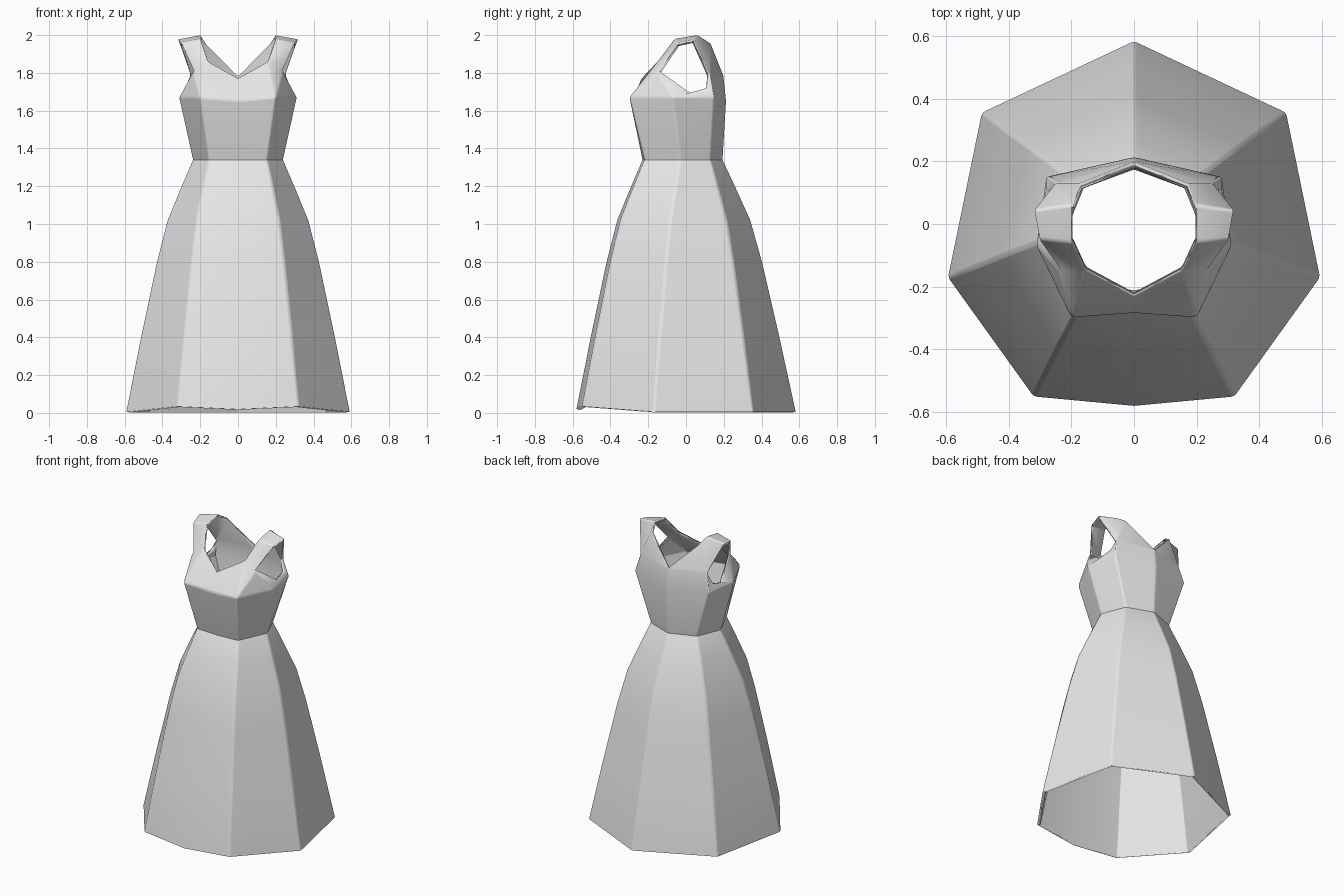
import bpy
import math

cube = bpy.data.objects.get("Cube")
if cube:
    bpy.data.objects.remove(cube, do_unlink=True)

GREY = (0.8, 0.8, 0.8, 1.0)
cloth = bpy.data.materials.new("light_grey_cloth")
cloth.use_nodes = True
cloth.diffuse_color = GREY
cloth.node_tree.nodes["Principled BSDF"].inputs["Base Color"].default_value = GREY


def garment(name, verts, faces):
    """Mirror a half shell, soften its folds and give the cloth thickness."""
    mesh = bpy.data.meshes.new(name)
    mesh.from_pydata(verts, [], faces)
    mesh.materials.append(cloth)
    obj = bpy.data.objects.new(name, mesh)
    bpy.context.collection.objects.link(obj)

    mirror = obj.modifiers.new("mirror", 'MIRROR')
    mirror.use_clip = True
    bevel = obj.modifiers.new("soft_folds", 'BEVEL')
    bevel.width = 0.01
    bevel.segments = 2
    bevel.limit_method = 'ANGLE'
    bevel.angle_limit = math.radians(20)
    solid = obj.modifiers.new("cloth_thickness", 'SOLIDIFY')
    solid.thickness = 0.02
    solid.offset = -1

    bpy.ops.object.select_all(action='DESELECT')
    obj.select_set(True)
    bpy.context.view_layer.objects.active = obj
    bpy.ops.object.shade_smooth_by_angle(angle=math.radians(40))
    weighted = obj.modifiers.new("weighted_normals", 'WEIGHTED_NORMAL')
    weighted.keep_sharp = True
    return obj


# Half rings run from the front centre round the left side to the back centre
waist = [(0, -.23, 1.34), (.155, -.22, 1.34), (.24, -.03, 1.34),
         (.175, .13, 1.34), (0, .195, 1.34)]
hem = [(0, -.58, .02), (.32, -.55, .035), (.593, -.17, .006),
       (.485, .355, .006), (0, .583, .006)]

# Skirt: (flare, drop) blends between waist and hem
steps = [(0, 0), (.17, .105), (.38, .24), (.54, .405), (.775, .7), (1, 1)]
verts = []
for flare, drop in steps:
    for w, h in zip(waist, hem):
        verts.append((w[0] + (h[0] - w[0]) * flare,
                      w[1] + (h[1] - w[1]) * flare,
                      w[2] + (h[2] - w[2]) * drop))
n = len(waist)
faces = [(r * n + i, r * n + n + i, r * n + n + i + 1, r * n + i + 1)
         for r in range(len(steps) - 1) for i in range(n - 1)]
garment("skirt", verts, faces)

# Bodice: named points for bust ring, armhole rim and neckline
points = {"W%d" % i: p for i, p in enumerate(waist)}
points.update({
    "B0": (0, -.285, 1.655), "B1": (.2, -.3, 1.67), "B2": (.312, -.07, 1.67),
    "B3": (.28, .15, 1.67), "B4": (0, .213, 1.65),
    "A0": (.285, .02, 1.695), "A1": (.24, -.15, 1.8), "A2": (.3, -.05, 1.96),
    "A3": (.317, .045, 1.98), "A4": (.25, .13, 1.79), "A5": (.28, .11, 1.72),
    "N0": (0, -.235, 1.77), "N1": (.16, -.15, 1.86), "N2": (.2, -.06, 1.98),
    "N3": (.2, .06, 2.0), "N4": (.175, .13, 1.955), "N5": (0, .2, 1.78),
})
panels = [
    # torso
    "W0 W1 B1 B0", "W1 W2 B2 B1", "W2 W3 B3 B2", "W3 W4 B4 B3",
    # chest and underarm
    "B0 B1 N1 N0", "B1 A1 N1", "B1 B2 A1", "B2 A0 A1", "B2 B3 A5 A0",
    # upper back
    "B3 A4 A5", "B3 B4 N5 A4", "A4 N5 N4",
    # shoulder strap
    "A1 A2 N2 N1", "A2 A3 N3 N2", "A3 A4 N4 N3",
]
keys = list(points)
garment("bodice", list(points.values()),
        [[keys.index(k) for k in p.split()] for p in panels])
